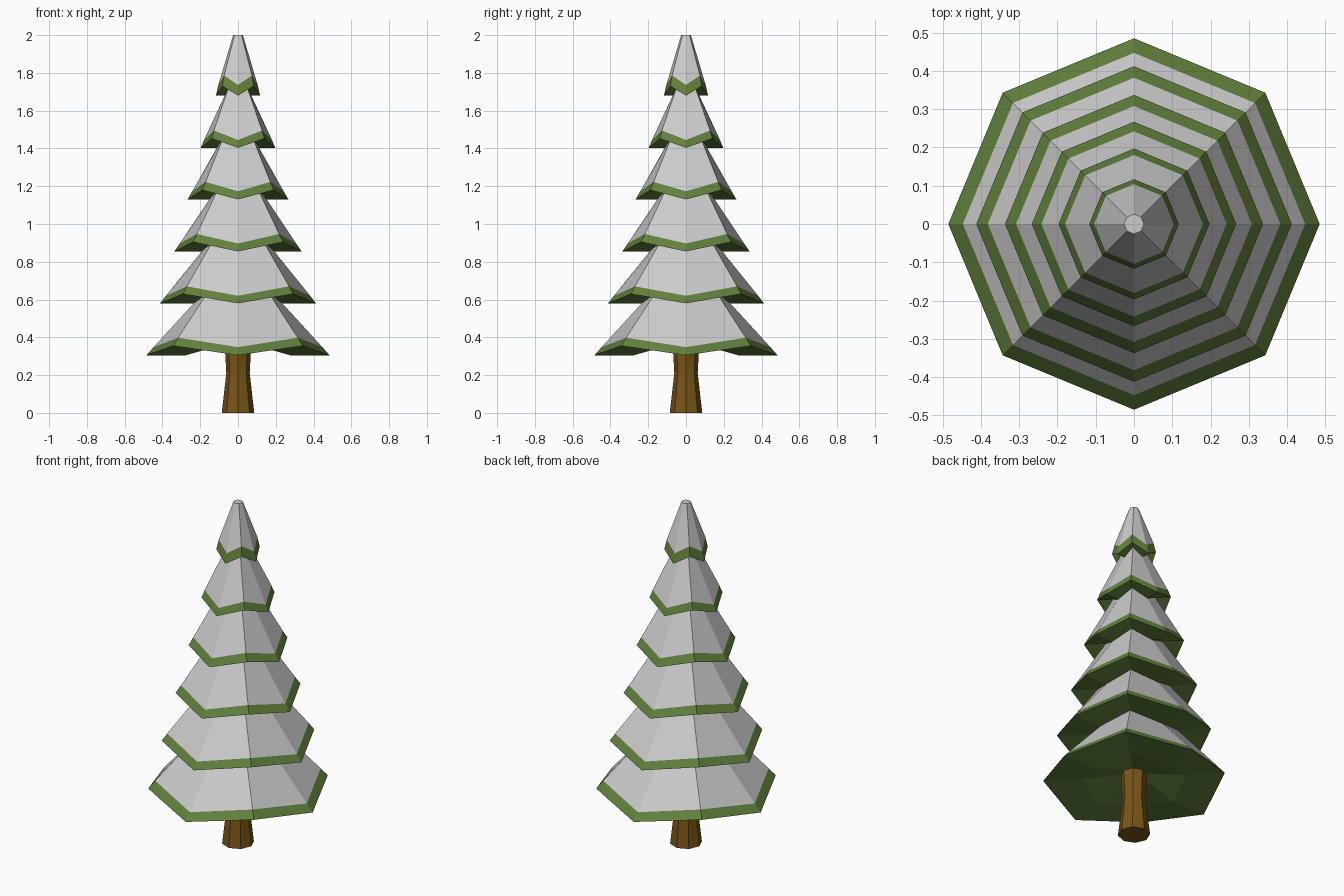
import bpy, bmesh
from math import cos, sin, pi

if "Cube" in bpy.data.objects:
    bpy.data.objects.remove(bpy.data.objects["Cube"])

SIDES = 8


def material(name, color):
    m = bpy.data.materials.new(name)
    m.diffuse_color = (*color, 1)
    m.use_nodes = True
    m.node_tree.nodes["Principled BSDF"].inputs["Base Color"].default_value = m.diffuse_color
    return m


snow = material("snow", (0.8, 0.8, 0.8))
green = material("needles", (0.12, 0.22, 0.045))
bark = material("bark", (0.19, 0.09, 0.008))


def lathe(name, rings, mats):
    """rings: (radius, z, lift of every second corner, material of the faces up to the next ring)"""
    bm = bmesh.new()
    loops = []
    for r, z, lift, _ in rings:
        loops.append([bm.verts.new((r * cos(i * 2 * pi / SIDES),
                                    r * sin(i * 2 * pi / SIDES),
                                    z + lift * (i % 2))) for i in range(SIDES)])
    for k in range(len(loops) - 1):
        a, b = loops[k], loops[k + 1]
        for i in range(SIDES):
            j = (i + 1) % SIDES
            bm.faces.new((a[i], a[j], b[j], b[i])).material_index = rings[k][3]
    bm.faces.new(loops[0][::-1]).material_index = rings[0][3]
    bm.faces.new(loops[-1]).material_index = rings[-1][3]
    bmesh.ops.recalc_face_normals(bm, faces=bm.faces)
    me = bpy.data.meshes.new(name)
    bm.to_mesh(me)
    bm.free()
    for m in mats:
        me.materials.append(m)
    ob = bpy.data.objects.new(name, me)
    bpy.context.collection.objects.link(ob)
    return ob


# Snowy branches: underside, green rim band and snow slope for each tier
tiers = [  # rim radius, rim height, band inset, band height
    (0.485, 0.305, 0.038, 0.043),
    (0.412, 0.58, 0.030, 0.040),
    (0.337, 0.855, 0.029, 0.042),
    (0.267, 1.13, 0.025, 0.043),
    (0.197, 1.403, 0.017, 0.042),
    (0.117, 1.68, 0.013, 0.056),
]
LIFT = 0.05
rings = [(0.07, 0.37, 0, 1)]
for r, z, inset, h in tiers:
    rings += [(r * 0.57, z, LIFT, 1), (r, z, LIFT, 1), (r - inset, z + h, LIFT, 0)]
rings.append((0.026, 2.0, 0, 0))
lathe("branches", rings, [snow, green])

# Trunk, pinched in the middle
lathe("trunk", [(0.086, 0, 0, 0), (0.062, 0.21, 0, 0), (0.072, 0.40, 0, 0)], [bark])
